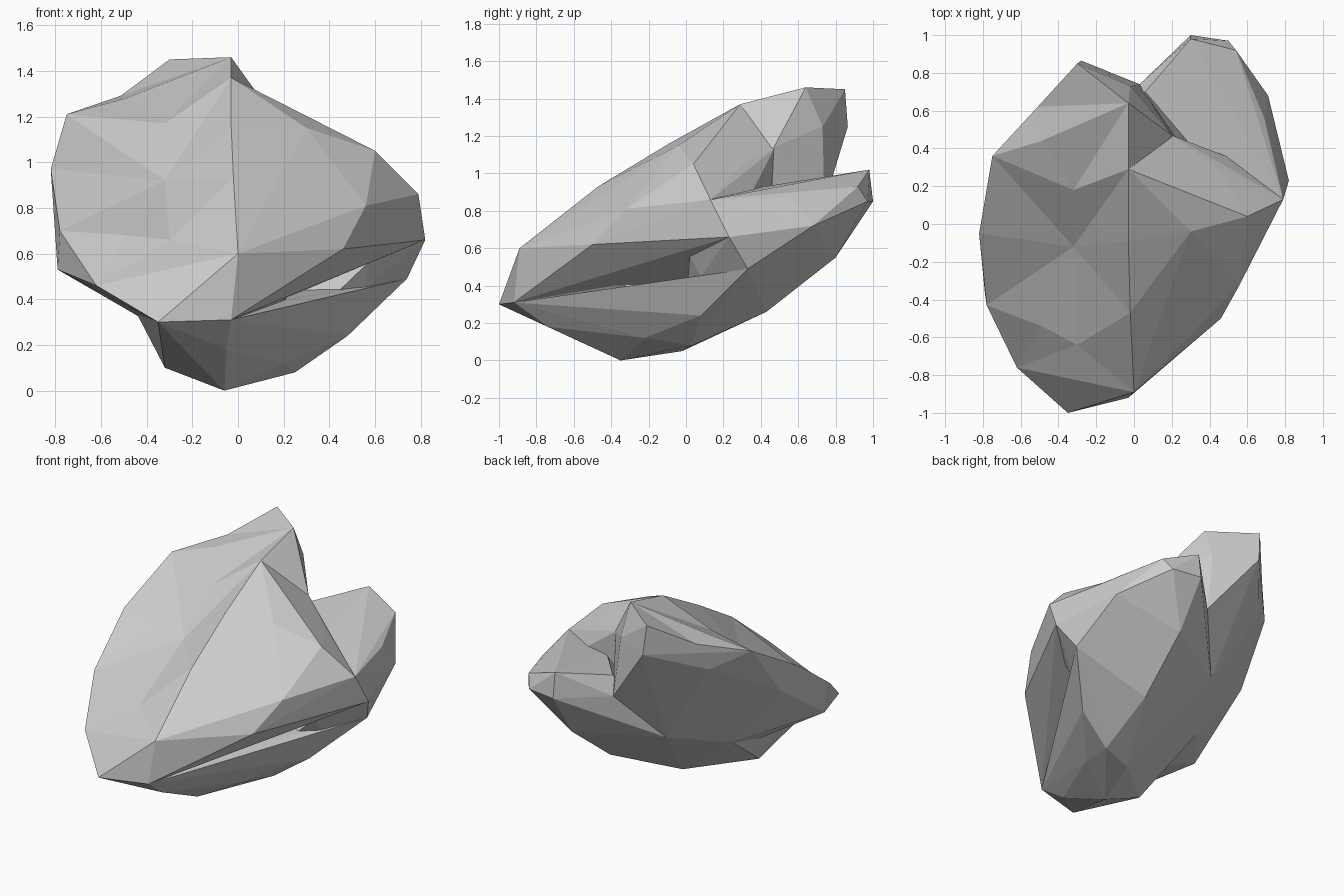
import bpy, bmesh
from mathutils import Vector

if "Cube" in bpy.data.objects:
    bpy.data.objects.remove(bpy.data.objects["Cube"])


def hull(name, points):
    """Faceted convex chunk around a few guide points."""
    bm = bmesh.new()
    for p in points:
        bm.verts.new(p)
    bmesh.ops.convex_hull(bm, input=bm.verts[:])
    loose = [v for v in bm.verts if not v.link_faces]
    bmesh.ops.delete(bm, geom=loose, context='VERTS')
    bmesh.ops.recalc_face_normals(bm, faces=bm.faces[:])
    mesh = bpy.data.meshes.new(name)
    bm.to_mesh(mesh)
    bm.free()
    obj = bpy.data.objects.new(name, mesh)
    bpy.context.collection.objects.link(obj)
    return obj


def combine(target, other, operation):
    mod = target.modifiers.new(operation.lower(), 'BOOLEAN')
    mod.operation, mod.solver, mod.object = operation, 'EXACT', other
    bpy.context.view_layer.objects.active = target
    bpy.ops.object.modifier_apply(modifier=mod.name)
    bpy.data.objects.remove(other)


# Guide lines shared by neighbouring chunks
ridge = [(0, -.89, .60), (-.02, -.47, .93), (-.03, -.09, 1.16), (-.03, .29, 1.37)]
left_edge = [(-.62, -.76, .46), (-.78, -.43, .70), (-.82, -.05, .97), (-.75, .36, 1.21)]
left_rim = [(-.79, -.36, .53), (-.78, .10, .85), (-.55, .54, 1.10), (-.28, .865, 1.25)]
front_lip = [(-.35, -1, .30), (-.03, -.92, .31)]
right_rim = [(.79, .13, .86), (.82, .23, .66), (.74, .33, .49)]
back_keel = [(.27, .43, .26), (.04, -.02, .05)]
back_tip = [(-.03, .64, 1.46), (-.30, .85, 1.45)]
back_belly = [(.03, .74, .84), (-.20, .50, .53)]

# Large left slab with its raised back tip
rock = hull("rock", ridge + left_edge + left_rim + front_lip + back_keel + back_tip
            + back_belly + [(-.02, .73, 1.25), (.11, .50, 1.25), (.20, .47, 1.14),
                            (-.40, -.40, .32), (-.42, .10, .40), (.20, -.38, .41)])

# Shallow valley worn along the left slab, cut row by row
valley = [[], [(-.30, -.64, .66), (-.49, -.54, .68)], [(-.32, -.12, .92), (-.53, -.09, .94)],
          [(-.32, .18, 1.17), (-.54, .20, 1.17)]]
rows = [[r] + v + [e] for r, v, e in zip(ridge, valley, left_edge)]
rows.append([back_tip[0], (-.30, .57, 1.38), (-.49, .44, 1.28), left_edge[3]])
rows.append([back_tip[1], (-.52, .62, 1.29)])
for near, far in zip(rows, rows[1:]):
    floor = near + far
    lifted = [Vector(p) + Vector((0, -.3, .5)) for p in floor]
    combine(rock, hull("valley_cutter", floor + lifted), 'DIFFERENCE')

# Right shoulder with an overhanging shelf
shoulder = hull("shoulder", ridge + front_lip[1:] + right_rim[:2] + [
    (.30, -.04, 1.15), (.24, .26, 1.17), (.45, .29, 1.04), (.60, .04, 1.05),
    (.56, -.32, .81), (.46, -.50, .62), (.62, -.16, .64), (.24, -.57, .45),
    (.57, .02, .56), (.20, -.38, .41), (.20, .47, 1.13), (.20, .45, .40)])

# Back right lobe behind the notch
lobe = hull("back_lobe", right_rim + back_keel + back_belly + [
    (.06, .70, .96), (.30, .98, 1.02), (.54, .92, .93), (.50, .97, .85), (.30, 1, .85),
    (.71, .68, .72), (.69, .56, .87), (.60, .39, .90), (.30, .80, .55), (.35, .36, .92),
    (.57, .02, .56), (.56, .08, .45)])

# Low foot under the shelf
foot = hull("foot", back_keel + right_rim[2:] + front_lip + [
    (-.06, -.35, 0), (-.32, -.33, .10), (.25, .03, .08), (.48, .08, .24), (.56, .08, .45),
    (.36, -.07, .28), (.20, -.22, .12), (.21, -.28, .29), (-.05, -.74, .18),
    (-.45, -.40, .35), (-.42, .10, .40)])

for part in (shoulder, lobe, foot):
    combine(rock, part, 'UNION')
